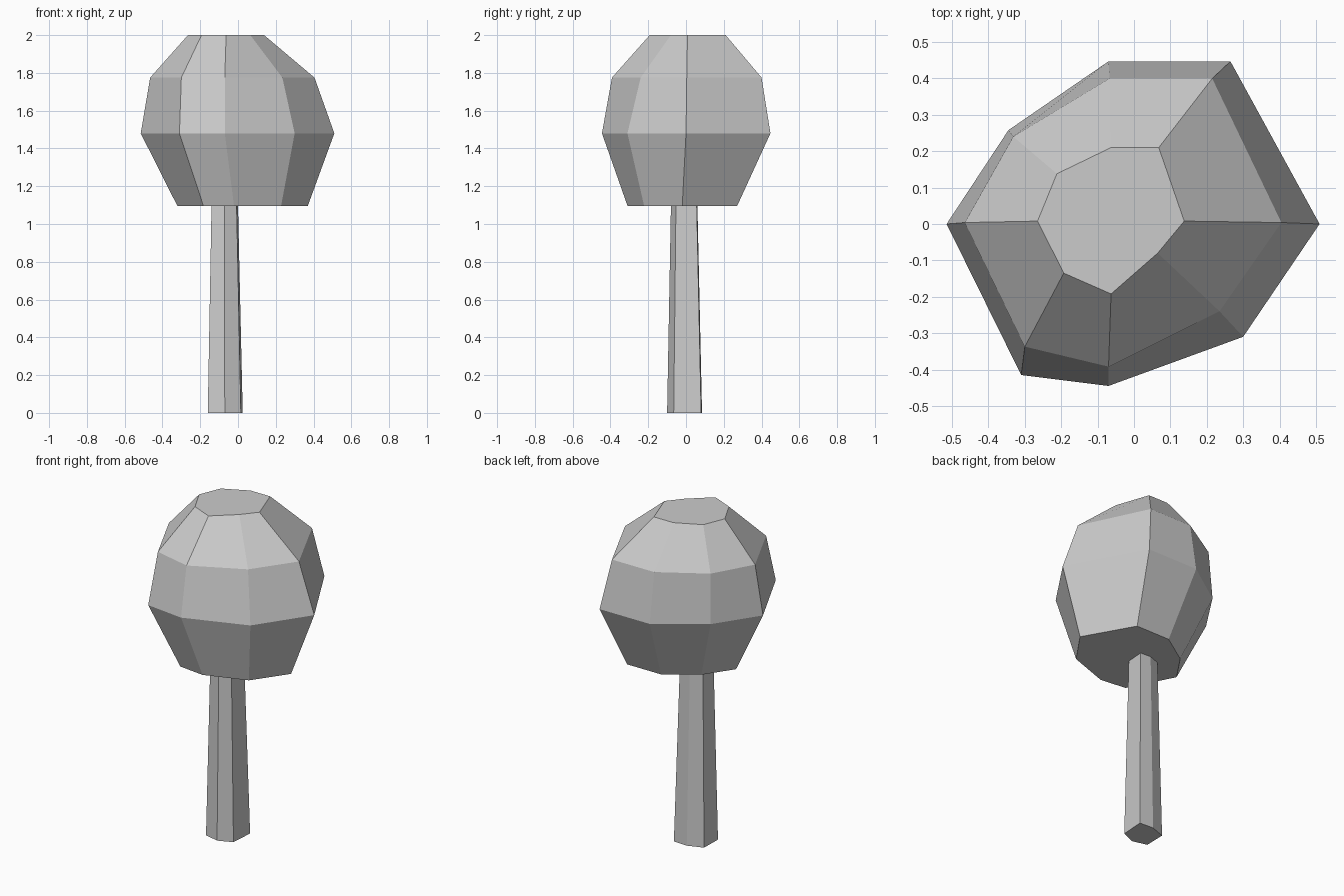
import bpy, bmesh

if "Cube" in bpy.data.objects:
    bpy.data.objects.remove(bpy.data.objects["Cube"])


def loft(name, rings):
    """Flat-shaded solid from stacked rings, each (height, outline points)."""
    bm = bmesh.new()
    loops = [[bm.verts.new((x, y, z)) for x, y in pts] for z, pts in rings]
    for low, high in zip(loops, loops[1:]):
        n = len(low)
        for i in range(n):
            j = (i + 1) % n
            bm.faces.new((low[i], low[j], high[j], high[i]))
    bm.faces.new(loops[0][::-1])
    bm.faces.new(loops[-1])
    bmesh.ops.recalc_face_normals(bm, faces=bm.faces[:])
    mesh = bpy.data.meshes.new(name)
    bm.to_mesh(mesh)
    bm.free()
    obj = bpy.data.objects.new(name, mesh)
    bpy.context.collection.objects.link(obj)
    return obj


def shrink(pts, sx, sy, dx, dy):
    return [(x * sx + dx, y * sy + dy) for x, y in pts]


# tapered six-sided trunk
base = [(-0.16, -0.077), (-0.07, -0.10), (0.015, -0.065),
        (0.025, 0.08), (-0.065, 0.085), (-0.157, 0.052)]
loft("trunk", [(0.0, base), (1.1, shrink(base, 0.757, 0.757, -0.019, -0.004))])

# irregular eight-sided crown: underside, widest ring, shoulder, flat top
widest = [(-0.515, 0.0), (-0.31, -0.415), (-0.07, -0.445), (0.30, -0.31),
          (0.51, 0.0), (0.265, 0.447), (-0.07, 0.447), (-0.345, 0.258)]
shoulder = [(-0.465, 0.004), (-0.30, -0.337), (-0.07, -0.392), (0.235, -0.24),
            (0.405, 0.004), (0.215, 0.40), (-0.067, 0.40), (-0.332, 0.24)]
top = [(-0.265, 0.008), (-0.193, -0.135), (-0.063, -0.192), (0.065, -0.08),
       (0.138, 0.008), (0.068, 0.21), (-0.063, 0.21), (-0.212, 0.138)]
loft("crown", [(1.095, shrink(widest, 0.673, 0.65, 0.026, -0.02)),
               (1.48, widest), (1.775, shoulder), (2.0, top)])
